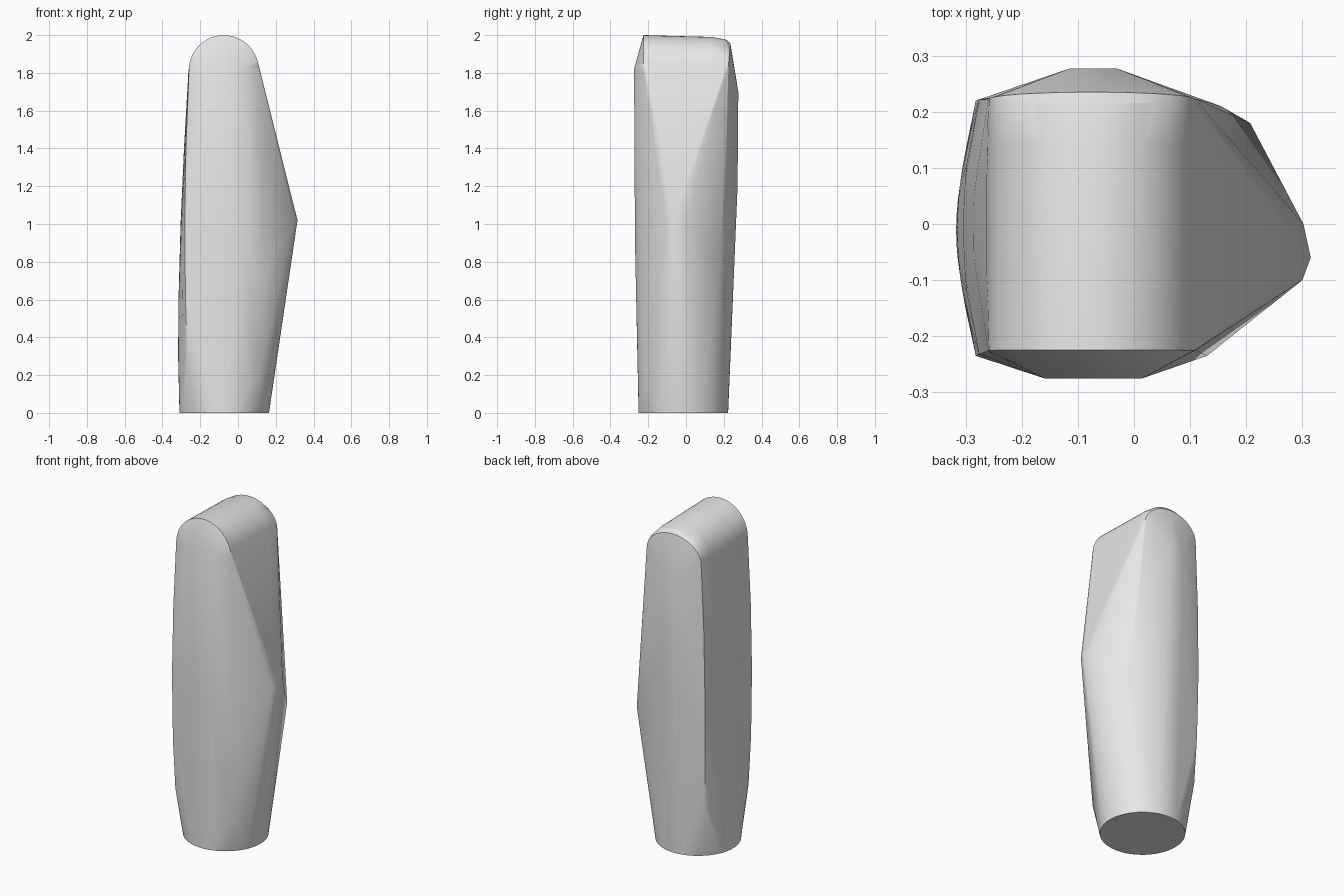
import bpy, bmesh
from math import sin, cos, pi, radians

cube = bpy.data.objects.get("Cube")
if cube:
    bpy.data.objects.remove(cube, do_unlink=True)

grey = bpy.data.materials.new("plain grey")
grey.use_nodes = True
colour = (0.8, 0.8, 0.8, 1)
grey.diffuse_color = colour
grey.node_tree.nodes["Principled BSDF"].inputs["Base Color"].default_value = colour

AXIS = -0.075   # x of the body's centre line
points = []


def arch(y_side, y_top, z_base, rise, radius=0.185, steps=24):
    """Half-round section across the rounded crown."""
    for i in range(steps + 1):
        a = pi * i / steps
        points.append((AXIS + radius * cos(a),
                       y_side + (y_top - y_side) * sin(a),
                       z_base + rise * sin(a)))


def side_bow(z, corner_x, belly_x, y_front, y_back, steps=16):
    """Bowed section of the rounded side."""
    for i in range(steps + 1):
        t = i / steps
        points.append((corner_x + (belly_x - corner_x) * 4 * t * (1 - t),
                       y_front + (y_back - y_front) * t, z))


# Round foot
for i in range(64):
    a = 2 * pi * i / 64
    points.append((-0.073 + 0.237 * cos(a), -0.014 + 0.237 * sin(a), 0))

# Rounded crown with a softened back edge
arch(-0.225, -0.225, 1.815, 0.185)
arch(0.14, 0.14, 1.81, 0.18)
arch(0.218, 0.215, 1.81, 0.165)
arch(0.222, 0.235, 1.81, 0.145)

# Bowed side, swelling towards the foot
for row in ((1.8, -0.26, -0.263, -0.227, 0.222),
            (1.4, -0.276, -0.286, -0.232, 0.222),
            (1.0, -0.282, -0.304, -0.235, 0.220),
            (0.6, -0.278, -0.315, -0.232, 0.212),
            (0.3, -0.268, -0.317, -0.222, 0.200)):
    side_bow(*row)

# Front panel, back panel and the pointed side
points += [(-0.16, -0.275, 1.82), (0.015, -0.275, 1.82),
           (-0.15, -0.27, 0.9), (0.02, -0.27, 0.9),
           (0.13, -0.235, 0.7), (0.113, -0.222, 0.2),
           (-0.115, 0.277, 1.7), (-0.03, 0.277, 1.7),
           (-0.115, 0.273, 1.2), (-0.02, 0.273, 1.2),
           (0.155, 0.21, 1.2), (0.207, 0.18, 0.8),
           (0.30, -0.10, 1.02), (0.315, -0.06, 1.02), (0.302, 0.0, 1.02)]

# Wrap everything in one faceted skin
bm = bmesh.new()
for p in points:
    bm.verts.new(p)
result = bmesh.ops.convex_hull(bm, input=bm.verts[:])
spare = {g for key in ("geom_interior", "geom_unused") for g in result[key]
         if isinstance(g, bmesh.types.BMVert)}
spare |= {v for v in bm.verts if not v.link_faces}
bmesh.ops.delete(bm, geom=list(spare), context="VERTS")
bmesh.ops.dissolve_limit(bm, angle_limit=radians(0.5),
                         verts=bm.verts[:], edges=bm.edges[:])
bmesh.ops.recalc_face_normals(bm, faces=bm.faces[:])

mesh = bpy.data.meshes.new("body")
bm.to_mesh(mesh)
bm.free()
mesh.materials.append(grey)
body = bpy.data.objects.new("body", mesh)
bpy.context.collection.objects.link(body)

bpy.ops.object.select_all(action="DESELECT")
body.select_set(True)
bpy.context.view_layer.objects.active = body
bpy.ops.object.shade_smooth_by_angle(angle=radians(30))
